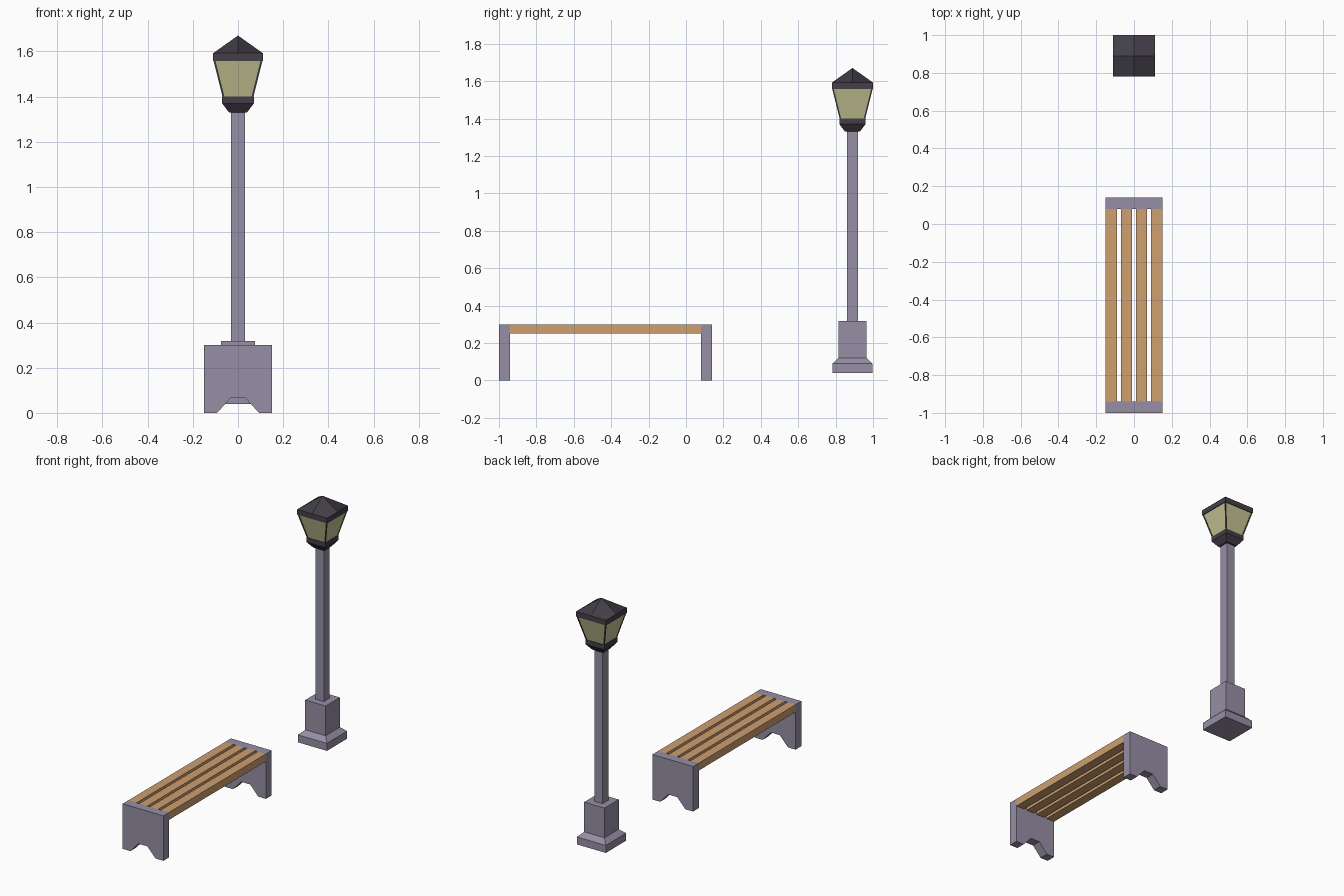
import bpy, bmesh
from mathutils import Vector

cube = bpy.data.objects.get("Cube")
if cube:
    bpy.data.objects.remove(cube, do_unlink=True)

LAMP_Y = 0.89


def material(name, r, g, b):
    m = bpy.data.materials.new(name)
    m.use_nodes = True
    m.diffuse_color = (r, g, b, 1)
    m.node_tree.nodes["Principled BSDF"].inputs["Base Color"].default_value = (r, g, b, 1)
    return m


stone = material("mauve_stone", 0.31, 0.275, 0.38)
wood = material("light_wood", 0.61, 0.35, 0.16)
iron = material("dark_iron", 0.058, 0.049, 0.066)
glass = material("pale_yellow_glass", 0.56, 0.55, 0.29)


def finish(name, bm, mat, location=(0, 0, 0)):
    bmesh.ops.recalc_face_normals(bm, faces=bm.faces)
    mesh = bpy.data.meshes.new(name)
    bm.to_mesh(mesh)
    bm.free()
    mesh.materials.append(mat)
    obj = bpy.data.objects.new(name, mesh)
    obj.location = location
    bpy.context.collection.objects.link(obj)
    return obj


def box(name, low, high, mat):
    bm = bmesh.new()
    bmesh.ops.create_cube(bm, size=1)
    low, high = Vector(low), Vector(high)
    bmesh.ops.scale(bm, vec=high - low, verts=bm.verts)
    return finish(name, bm, mat, (low + high) / 2)


def loft(name, levels, mat):
    """Square sections (centre x, centre y, half width, z) joined from bottom to top."""
    bm = bmesh.new()
    rings = [[bm.verts.new((cx + sx * h, cy + sy * h, z))
              for sx, sy in ((-1, -1), (1, -1), (1, 1), (-1, 1))]
             for cx, cy, h, z in levels]
    for a, b in zip(rings, rings[1:]):
        for i in range(4):
            j = (i + 1) % 4
            bm.faces.new((a[i], a[j], b[j], b[i]))
    bm.faces.new(rings[0][::-1])
    bm.faces.new(rings[-1])
    return finish(name, bm, mat, (0, LAMP_Y, 0))


def centred(*pairs):
    return [(0, 0, h, z) for h, z in pairs]


# Bench ends: slabs with an arched notch between the feet
def bench_end(name, y):
    half = [(0.033, 0.065), (0.093, 0), (0.15, 0), (0.15, 0.30)]
    outline = half + [(-x, z) for x, z in reversed(half)]
    bm = bmesh.new()
    face = bm.faces.new([bm.verts.new((x, y, z)) for x, z in outline])
    out = bmesh.ops.extrude_face_region(bm, geom=[face])
    moved = [v for v in out["geom"] if isinstance(v, bmesh.types.BMVert)]
    bmesh.ops.translate(bm, vec=(0, 0.06, 0), verts=moved)
    finish(name, bm, stone)


bench_end("bench_front_end", -1.0)
bench_end("bench_back_end", 0.08)

# Seat slats
for i in range(4):
    x = -0.12 + 0.08 * i
    box(f"seat_slat_{i + 1}", (x - 0.03, -0.94, 0.25), (x + 0.03, 0.08, 0.30), wood)

# Lamp pedestal and pole
loft("lamp_pedestal", centred((0.107, 0.04), (0.107, 0.09), (0.075, 0.12), (0.075, 0.318)), stone)
loft("lamp_pole", centred((0.03, 0.318), (0.03, 1.33)), stone)

# Lantern cup, panes and corner bars
loft("lantern_cup", centred((0.04, 1.33), (0.07, 1.37), (0.07, 1.40)), iron)
loft("lantern_glass", centred((0.066, 1.40), (0.106, 1.56)), glass)
for sx in (-1, 1):
    for sy in (-1, 1):
        side = ("right" if sx < 0 else "left") + ("_front" if sy < 0 else "_back")
        loft(f"lantern_bar_{side}",
             [(sx * r, sy * r, 0.004, z) for r, z in ((0.0645, 1.40), (0.1045, 1.56))], iron)

# Lantern roof: square rim with a top of four quads raised to a point
bm = bmesh.new()
R = 0.11
loop = [(-R, -R), (0, -R), (R, -R), (R, 0), (R, R), (0, R), (-R, R), (-R, 0)]
low = [bm.verts.new((x, y, 1.557)) for x, y in loop]
top = [bm.verts.new((x, y, 1.592)) for x, y in loop]
apex = bm.verts.new((0, 0, 1.67))
for i in range(8):
    j = (i + 1) % 8
    bm.faces.new((low[i], low[j], top[j], top[i]))
for i in range(0, 8, 2):
    bm.faces.new((top[i], top[i + 1], apex, top[i - 1]))
bm.faces.new(low[::-1])
finish("lantern_roof", bm, iron, (0, LAMP_Y, 0))
